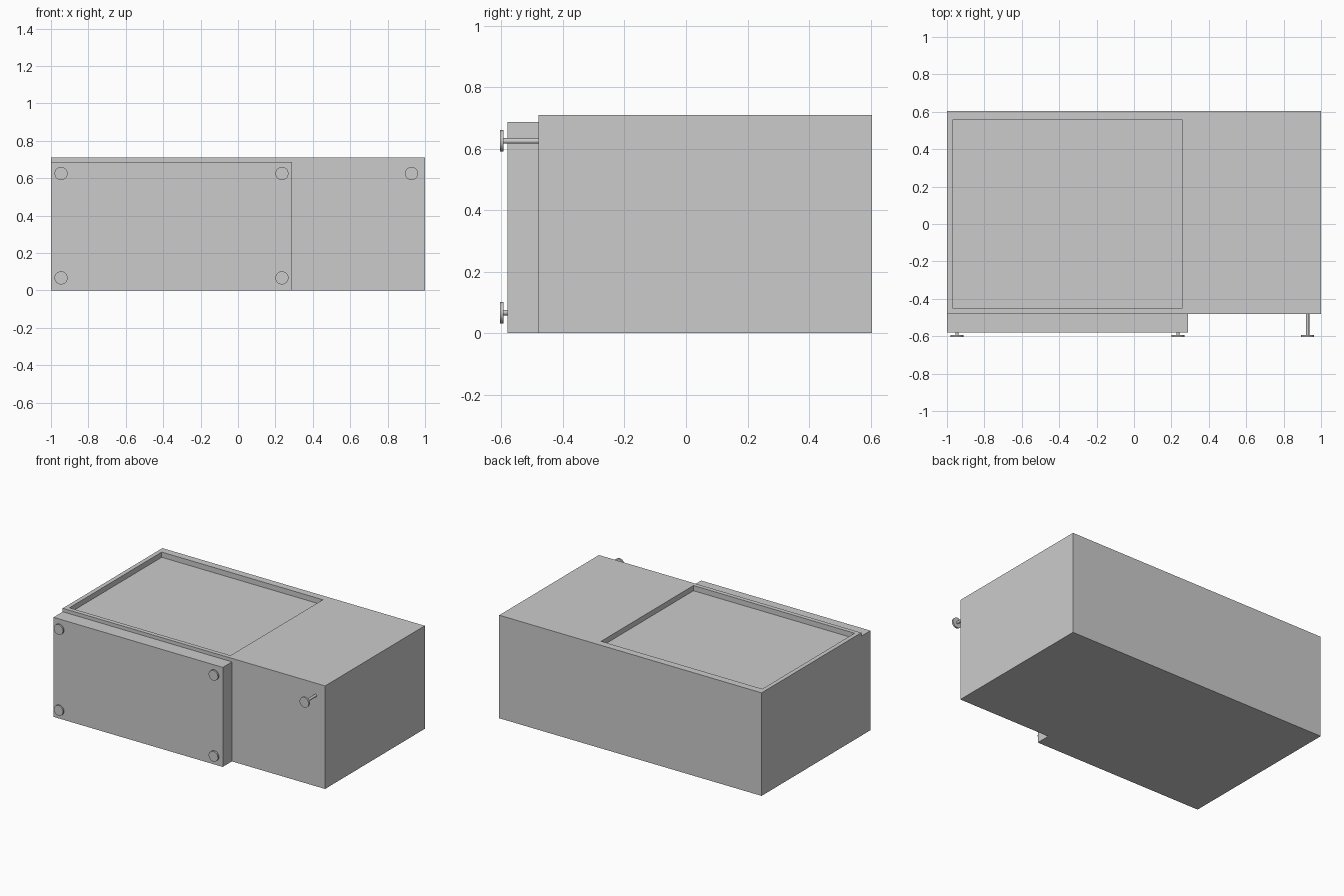
import bpy, bmesh
from math import pi

if "Cube" in bpy.data.objects:
    bpy.data.objects.remove(bpy.data.objects["Cube"])


def box(name, x0, x1, y0, y1, z0, z1):
    bpy.ops.mesh.primitive_cube_add(size=1, location=((x0 + x1) / 2, (y0 + y1) / 2, (z0 + z1) / 2))
    ob = bpy.context.object
    ob.name = name
    ob.scale = (x1 - x0, y1 - y0, z1 - z0)
    bpy.ops.object.transform_apply(location=True, rotation=False, scale=True)
    return ob


def rod(name, x, z, r, y0, y1, sides):
    # cylinder along y
    bpy.ops.mesh.primitive_cylinder_add(vertices=sides, radius=r, depth=y1 - y0,
                                        location=(x, (y0 + y1) / 2, z), rotation=(pi / 2, 0, 0))
    ob = bpy.context.object
    ob.name = name
    bpy.ops.object.shade_smooth_by_angle()
    return ob


FRONT, BACK, TOP = -0.48, 0.605, 0.71
PANEL_FRONT, KNOB_BACK, KNOB_FRONT = -0.58, -0.593, -0.605

# Main cabinet body with a shallow rectangular tray sunk in the top
body = box("cabinet_body", -1, 1, FRONT, BACK, 0, TOP)
bm = bmesh.new()
bm.from_mesh(body.data)
for axis, values in ((0, (-0.97, 0.258)), (1, (-0.45, 0.555))):
    for v in values:
        co, no = [0, 0, 0], [0, 0, 0]
        co[axis], no[axis] = v, 1
        top = [f for f in bm.faces if f.normal.z > 0.9]
        geom = top + list({e for f in top for e in f.edges}) + list({p for f in top for p in f.verts})
        bmesh.ops.bisect_plane(bm, geom=geom, plane_co=co, plane_no=no)
tray = [f for f in bm.faces if f.normal.z > 0.9
        and -0.97 < f.calc_center_median().x < 0.258
        and -0.45 < f.calc_center_median().y < 0.555]
floor = bmesh.ops.extrude_face_region(bm, geom=tray)["geom"]
bmesh.ops.translate(bm, vec=(0, 0, -0.036),
                    verts=[g for g in floor if isinstance(g, bmesh.types.BMVert)])
old = [f for f in tray if f.is_valid and f.calc_center_median().z > TOP - 0.01]
bmesh.ops.delete(bm, geom=old, context='FACES')
bmesh.ops.recalc_face_normals(bm, faces=bm.faces)
bm.to_mesh(body.data)
bm.free()

# Raised front door panel
box("front_panel", -1, 0.29, PANEL_FRONT, FRONT, 0, 0.686)

# Round knobs on stems; the lone right one reaches back to the body
knobs = [(x, z, PANEL_FRONT) for x in (-0.946, 0.235) for z in (0.067, 0.625)]
knobs.append((0.928, 0.625, FRONT))
for i, (x, z, base) in enumerate(knobs, 1):
    rod(f"knob_disc_{i}", x, z, 0.035, KNOB_FRONT, KNOB_BACK, 32)
    rod(f"knob_stem_{i}", x, z, 0.009, KNOB_BACK, base, 16)
